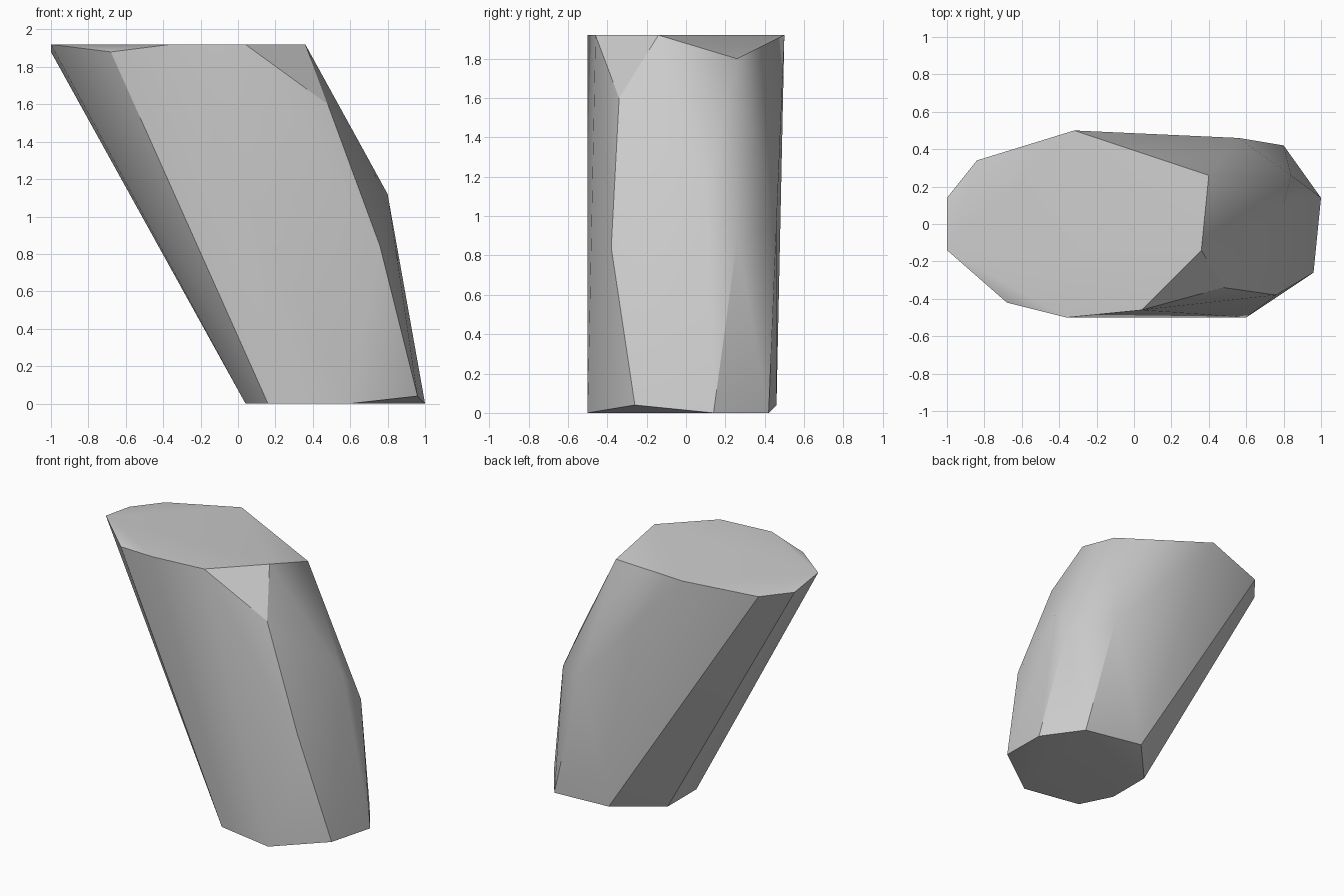
import bpy, bmesh, math

cube = bpy.data.objects.get("Cube")
if cube:
    bpy.data.objects.remove(cube, do_unlink=True)

# Single stone colour
grey = bpy.data.materials.new("plain_grey")
grey.use_nodes = True
colour = (0.6, 0.6, 0.6, 1)
grey.diffuse_color = colour
grey.node_tree.nodes["Principled BSDF"].inputs["Base Color"].default_value = colour

# Corner points of the leaning stone, grouped by region
top_rim = [(-1, -.14, 1.92), (-.68, -.42, 1.88), (-.36, -.5, 1.92),
           (.04, -.46, 1.92), (.36, -.14, 1.92), (.40, .26, 1.8),
           (-.32, .5, 1.92), (-.84, .34, 1.88), (-1, .14, 1.88)]
bulge = [(.48, -.34, 1.6), (.76, -.38, .84), (.80, .10, 1.12),
         (.84, .26, .88), (.56, .46, .96)]
foot_rim = [(.04, -.18, 0), (.16, -.42, 0), (.6, -.5, 0), (.96, -.26, .04),
            (1, .14, 0), (.8, .42, 0), (.32, .46, .04), (.04, .16, 0)]

# Wrap the corners in a convex shell
bm = bmesh.new()
for p in top_rim + bulge + foot_rim:
    bm.verts.new(p)
bmesh.ops.convex_hull(bm, input=bm.verts[:])
bmesh.ops.dissolve_limit(bm, angle_limit=math.radians(0.5),
                         verts=bm.verts[:], edges=bm.edges[:])
bmesh.ops.recalc_face_normals(bm, faces=bm.faces[:])
mesh = bpy.data.meshes.new("leaning_stone")
bm.to_mesh(mesh)
bm.free()
mesh.materials.append(grey)
stone = bpy.data.objects.new("leaning_stone", mesh)
bpy.context.collection.objects.link(stone)

# Soft shading with the strong ridges kept crisp
bpy.ops.object.select_all(action='DESELECT')
stone.select_set(True)
bpy.context.view_layer.objects.active = stone
bpy.ops.object.shade_smooth_by_angle(angle=math.radians(30))
